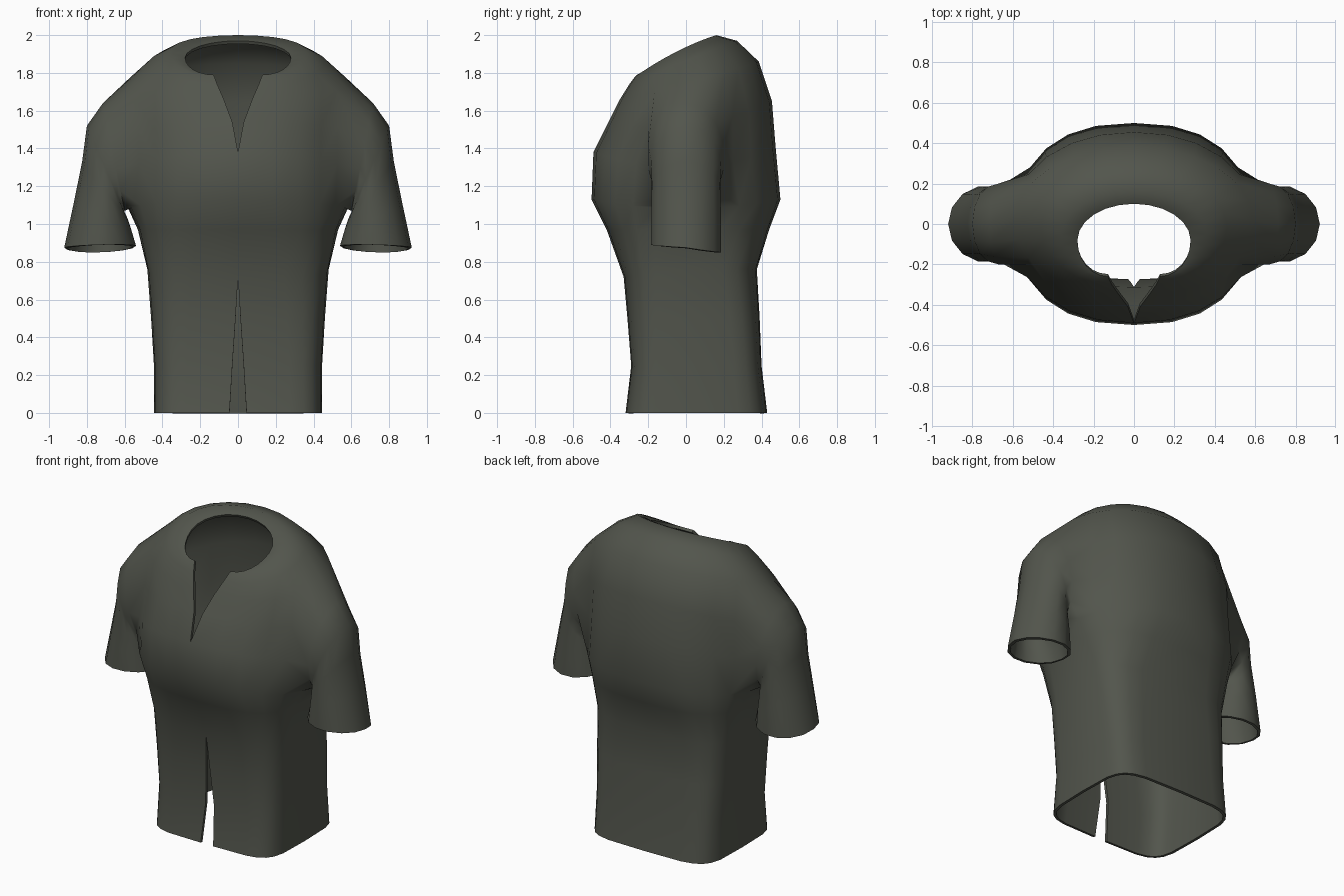
import bpy, bmesh, math

if "Cube" in bpy.data.objects:
    bpy.data.objects.remove(bpy.data.objects["Cube"])

# cloth colour
cloth = bpy.data.materials.new("dark olive grey cloth")
cloth.diffuse_color = (0.085, 0.091, 0.073, 1)
cloth.use_nodes = True
cloth.node_tree.nodes["Principled BSDF"].inputs["Base Color"].default_value = cloth.diffuse_color

# torso rings: half width, front y, back y, front z, side z, back z, squareness, front slit half gap
RINGS = [
    (.445, -.32, .43, .00, .00, .00, 5.0, .045),
    (.445, -.29, .40, .25, .25, .25, 5.0, .030),
    (.460, -.31, .39, .50, .50, .50, 4.5, .013),
    (.480, -.33, .375, .72, .76, .76, 4.0, 0),
    (.530, -.42, .44, .97, .97, .97, 3.0, 0),
    (.580, -.50, .50, 1.13, 1.08, 1.13, 2.4, 0),
    (.600, -.49, .475, 1.38, 1.30, 1.40, 2.2, 0),
    (.600, -.41, .455, 1.54, 1.52, 1.65, 2.1, .030),
    (.590, -.35, .385, 1.66, 1.75, 1.86, 2.0, .075),
    (.460, -.30, .27, 1.74, 1.86, 1.97, 2.0, .110),
    (.360, -.27, .16, 1.78, 1.91, 2.00, 2.0, .125),
    (.280, -.26, .10, 1.79, 1.88, 1.97, 2.0, .130),
]
# sleeve rings: armpit x, z, outer x, z, half depth, cuff dip
SLEEVE = [
    (.600, 1.07, .715, 1.64, .205, 0),
    (.600, 1.06, .800, 1.52, .19, 0),
    (.585, 1.03, .825, 1.33, .185, 0),
    (.562, .96, .872, 1.10, .19, 0),
    (.540, .885, .920, .875, .19, .02),
]
COLS = 12
LOW, HIGH, LEFT, RIGHT = 5, 8, 4, 8      # arm hole in the torso grid


def power(v, n):
    return math.copysign(abs(v) ** (2 / n), v)


bm = bmesh.new()

# right half of the torso, from front centre round to back centre
grid = []
for hw, yf, yb, zf, zs, zb, n, gap in RINGS:
    row = []
    for j in range(COLS + 1):
        t = math.pi * (j / COLS - .5)
        c = 0 if j in (0, COLS) else power(math.cos(t), n)
        s = power(math.sin(t), n)
        shift = gap * (1 - c) if j < COLS // 2 else 0
        y = (yf + yb) / 2 + (yb - yf) / 2 * s
        z = zs + (zb - zf) / 2 * s + ((zb + zf) / 2 - zs) * s * s
        row.append(bm.verts.new((hw * c + shift, y, z)))
    grid.append(row)
for i in range(len(grid) - 1):
    for j in range(COLS):
        if LOW <= i < HIGH and LEFT <= j < RIGHT:
            continue
        bm.faces.new((grid[i][j], grid[i][j + 1], grid[i + 1][j + 1], grid[i + 1][j]))

# sleeve grown from the rim of the arm hole
mid = COLS // 2
rim = [grid[LOW][j] for j in range(mid, RIGHT + 1)]
rim += [grid[i][RIGHT] for i in range(LOW + 1, HIGH)]
rim += [grid[HIGH][j] for j in range(RIGHT, LEFT - 1, -1)]
rim += [grid[i][LEFT] for i in range(HIGH - 1, LOW, -1)]
rim += [grid[LOW][j] for j in range(LEFT, mid)]
count = len(rim)
for xi, zi, xo, zo, depth, dip in SLEEVE:
    ring = []
    for k in range(count):
        a = 2 * math.pi * k / count - math.pi / 2
        s, c = math.sin(a), math.cos(a)
        drop = dip * c + dip * .5 * abs(c)
        ring.append(bm.verts.new(((xi + xo) / 2 + (xo - xi) / 2 * s, depth * c,
                                  (zi + zo) / 2 + (zo - zi) / 2 * s - drop)))
    for k in range(count):
        m = (k + 1) % count
        bm.faces.new((rim[k], rim[m], ring[m], ring[k]))
    rim = ring

bmesh.ops.delete(bm, geom=[v for v in bm.verts if not v.link_faces], context='VERTS')
mesh = bpy.data.meshes.new("short_sleeved_shirt")
bm.to_mesh(mesh)
bm.free()
mesh.materials.append(cloth)
shirt = bpy.data.objects.new("short_sleeved_shirt", mesh)
bpy.context.collection.objects.link(shirt)

# smooth cloth shading with crisp hems
bpy.context.view_layer.objects.active = shirt
shirt.select_set(True)

# other half and cloth thickness
mirror = shirt.modifiers.new("mirror", 'MIRROR')
mirror.merge_threshold = .002
thick = shirt.modifiers.new("thickness", 'SOLIDIFY')
thick.thickness = .018
thick.offset = -1
for modifier in ("mirror", "thickness"):
    bpy.ops.object.modifier_apply(modifier=modifier)
bpy.ops.object.shade_smooth_by_angle(angle=math.radians(55))
